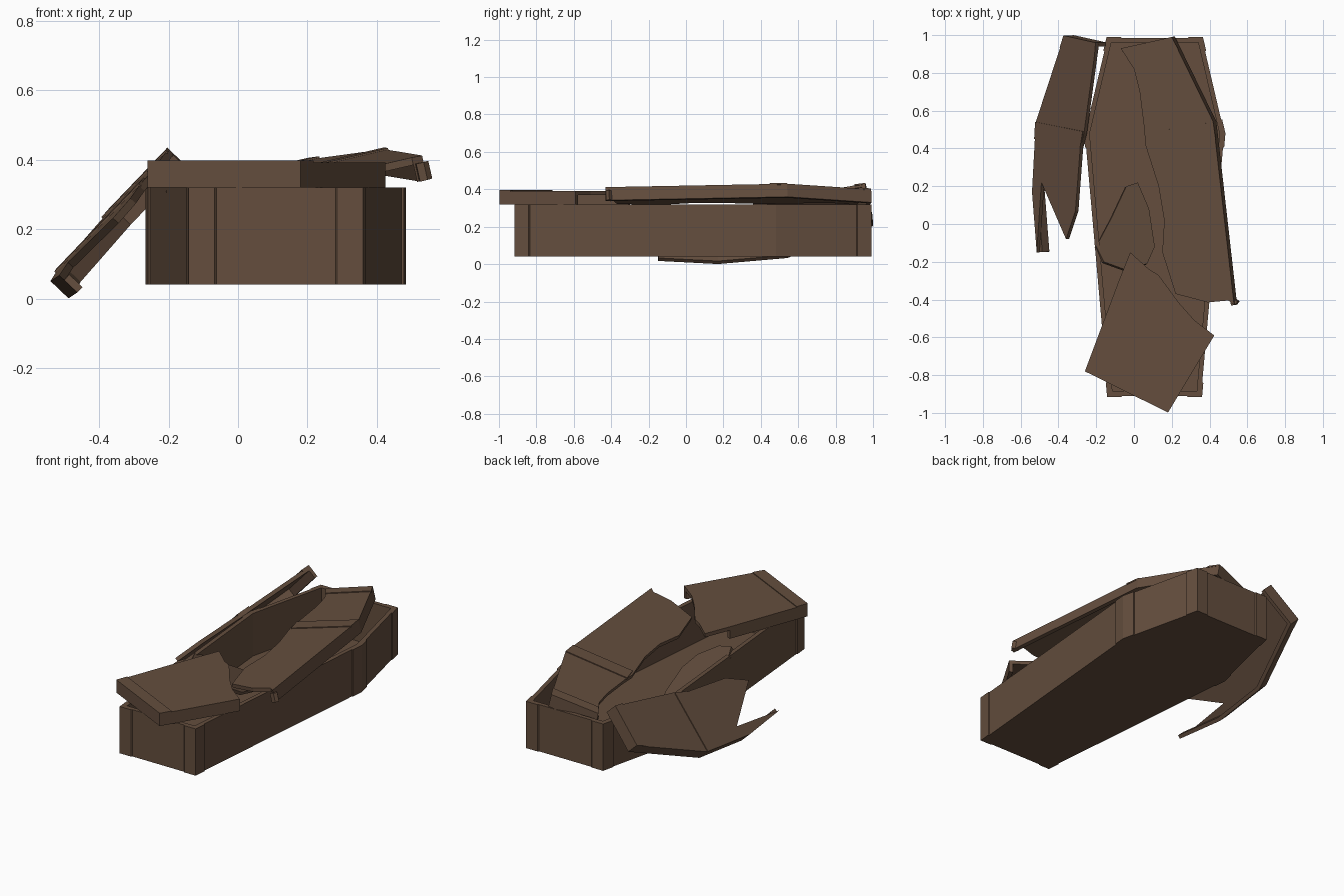
import bpy, bmesh
from mathutils import Vector

if "Cube" in bpy.data.objects:
    bpy.data.objects.remove(bpy.data.objects["Cube"])

wood = bpy.data.materials.new("dark brown wood")
wood.diffuse_color = (0.128, 0.076, 0.048, 1)
wood.use_nodes = True
wood.node_tree.nodes["Principled BSDF"].inputs["Base Color"].default_value = wood.diffuse_color


def make(name, bm):
    bmesh.ops.recalc_face_normals(bm, faces=bm.faces[:])
    me = bpy.data.meshes.new(name)
    bm.to_mesh(me)
    bm.free()
    me.materials.append(wood)
    ob = bpy.data.objects.new(name, me)
    bpy.context.collection.objects.link(ob)
    return ob


def prism(bm, top, down):
    """Solid between a top polygon and its copy moved by a vector."""
    a = [bm.verts.new(p) for p in top]
    b = [bm.verts.new(p + down) for p in top]
    n = len(a)
    bm.faces.new(a)
    bm.faces.new(b[::-1])
    for i in range(n):
        bm.faces.new((a[i], b[i], b[(i + 1) % n], a[(i + 1) % n]))


def offset(pts, d):
    """Move a counter-clockwise outline outwards by d, with mitred corners."""
    out = []
    for i, p in enumerate(pts):
        e = (p - pts[i - 1]).normalized()
        f = (pts[(i + 1) % len(pts)] - p).normalized()
        n1, n2 = Vector((e.y, -e.x, 0)), Vector((f.y, -f.x, 0))
        out.append(p + (n1 + n2) * d / (1 + n1.dot(n2)))
    return out


# Open coffin box: six-sided walls and a floor
Z0, Z1, FLOOR = 0.04, 0.32, 0.065
shape = [Vector((x, y, Z1)) for x, y in
         [(-0.137, -0.91), (0.355, -0.91), (0.478, 0.48),
          (0.36, 0.985), (-0.14, 0.985), (-0.26, 0.48)]]
inner = offset(shape, -0.025)
bm = bmesh.new()
down = Vector((0, 0, Z0 - Z1))
o1 = [bm.verts.new(p) for p in shape]
o0 = [bm.verts.new(p + down) for p in shape]
i1 = [bm.verts.new(p) for p in inner]
i0 = [bm.verts.new((p.x, p.y, FLOOR)) for p in inner]
for k in range(6):
    j = (k + 1) % 6
    for a, b in ((o0, o1), (o1, i1), (i1, i0)):
        bm.faces.new((a[k], a[j], b[j], b[k]))
bm.faces.new(o0[::-1])
bm.faces.new(i0)
make("coffin_box", bm)

# Thin boards wrapped round each box corner
outer = offset(shape, 0.006)
bm = bmesh.new()
for k in range(6):
    loop = []
    for ring in (outer, shape):
        p, q, r = ring[k - 1], ring[k], ring[(k + 1) % 6]
        part = [q + (p - q).normalized() * 0.075, q, q + (r - q).normalized() * 0.075]
        loop += part if ring is outer else part[::-1]
    prism(bm, loop, down)
make("corner_boards", bm)


def lid_piece(name, outline, rim, plane, straps=(), thick=0.022, drop=0.072):
    """Broken lid slab on a sloping plane; the first `rim` edges carry a hanging lip."""
    z, gx, gy = plane
    nrm = Vector((-gx, -gy, 1)).normalized()

    def lift(pts):
        return [Vector((x, y, z + gx * x + gy * y)) for x, y in pts]

    top = lift(outline)
    bm = bmesh.new()
    prism(bm, top, -nrm * thick)
    # lip along the unbroken edges
    for i in range(rim):
        a, b = top[i], top[i + 1]
        side = nrm.cross(b - a).normalized() * 0.022
        prism(bm, [p - nrm * thick * 0.9 for p in (a, b, b + side, a + side)],
              -nrm * (drop - thick * 0.9))
    # slim raised straps
    for s in straps:
        prism(bm, [p + nrm * 0.005 for p in lift(s)], -nrm * 0.01)
    return make(name, bm)


# Foot end of the lid, turned askew across the box
lid_piece("lid_foot_piece",
          [(-0.08, -0.3), (-0.26, -0.78), (0.18, -0.998), (0.425, -0.59),
           (0.32, -0.51), (0.24, -0.42), (0.13, -0.27), (0.08, -0.24), (-0.02, -0.15)],
          3, (0.392, 0, 0),
          [[(-0.26, -0.78), (0.18, -0.998), (0.217, -0.937), (-0.235, -0.713)]])

# Large right-hand piece of the lid, tilted on the rim
lid_piece("lid_right_piece",
          [(0.5, -0.405), (0.53, -0.43), (0.42, 0.54), (0.2, 0.99), (-0.07, 0.93),
           (0.0, 0.82), (0.03, 0.7), (0.055, 0.5), (0.06, 0.42), (0.13, 0.2),
           (0.16, 0.02), (0.15, -0.15), (0.22, -0.37), (0.39, -0.415)],
          4, (0.31, 0.228, 0.0446),
          [[(0.433, 0.45), (0.42, 0.54), (0.055, 0.48), (0.08, 0.39)],
           [(0.235, 0.925), (0.2, 0.99), (-0.07, 0.93), (-0.03, 0.87)]])

# Left-hand piece of the lid, fallen and leaning on the box side
lid_piece("lid_fallen_piece",
          [(-0.2, 0.96), (-0.37, 0.998), (-0.52, 0.54), (-0.54, 0.17), (-0.515, -0.15),
           (-0.49, 0.22), (-0.36, -0.08), (-0.31, 0.07), (-0.285, 0.4), (-0.265, 0.48)],
          4, (0.612, 1.05, 0.03),
          [[(-0.52, 0.54), (-0.525, 0.45), (-0.283, 0.4), (-0.268, 0.49)],
           [(-0.205, 0.9), (-0.2, 0.96), (-0.37, 0.998), (-0.39, 0.935)]])

# Loose splinter inside the box, propped against the left wall
lid_piece("loose_splinter",
          [(-0.04, 0.2), (-0.12, 0.03), (-0.2, -0.12), (-0.16, -0.2), (-0.05, -0.24),
           (0.07, -0.21), (0.11, -0.12), (0.08, 0.08), (0.02, 0.22)],
          0, (0.178, -0.5, -0.38), thick=0.02)
